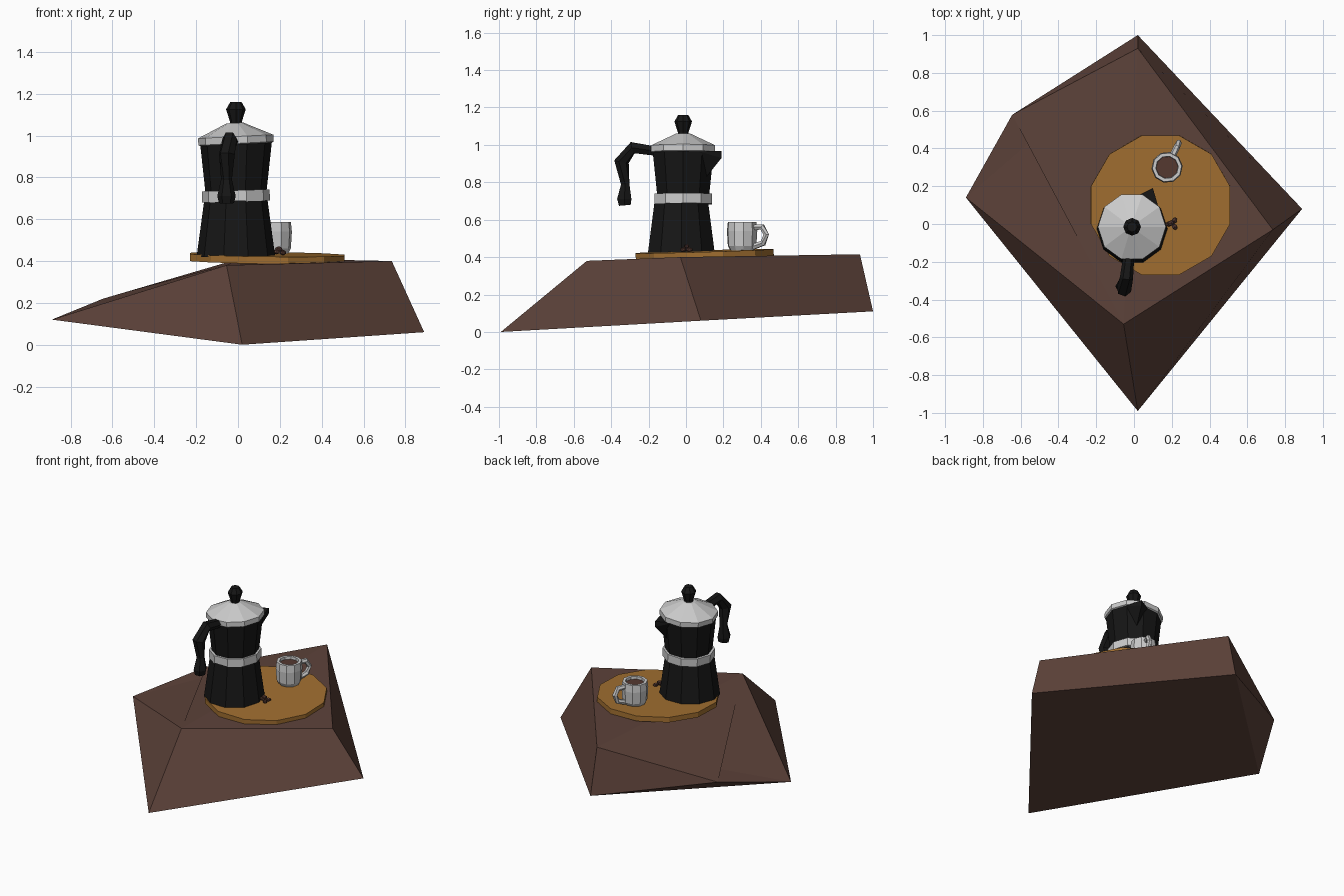
import bpy, bmesh, math
from mathutils import Vector, Matrix

if "Cube" in bpy.data.objects:
    bpy.data.objects.remove(bpy.data.objects["Cube"])


def mat(name, r, g, b):
    m = bpy.data.materials.new(name)
    m.diffuse_color = (r, g, b, 1)
    m.use_nodes = True
    m.node_tree.nodes["Principled BSDF"].inputs["Base Color"].default_value = m.diffuse_color
    return m


BROWN = mat("brown", 0.11, 0.055, 0.042)
WOOD = mat("wood", 0.36, 0.16, 0.03)
BLACK = mat("black", 0.008, 0.008, 0.008)
COFFEE = mat("coffee", 0.09, 0.04, 0.03)


def finish(name, bm, material=None, fix=True):
    if fix:
        bmesh.ops.recalc_face_normals(bm, faces=bm.faces)
    me = bpy.data.meshes.new(name)
    bm.to_mesh(me)
    bm.free()
    ob = bpy.data.objects.new(name, me)
    bpy.context.collection.objects.link(ob)
    if material:
        me.materials.append(material)
    return ob


def skin(bm, rings):
    """Join rings of points with quads and cap both ends."""
    vs = [[bm.verts.new(p) for p in r] for r in rings]
    n = len(vs[0])
    for a, b in zip(vs, vs[1:]):
        for i in range(n):
            j = (i + 1) % n
            bm.faces.new((a[i], a[j], b[j], b[i]))
    bm.faces.new(vs[0][::-1])
    bm.faces.new(vs[-1])


def lathe(name, profile, center, sides, turn=0.0, material=None, rot=(0, 0)):
    """Turn (radius, z) points around a centre given as x, y, z."""
    bm = bmesh.new()
    skin(bm, [[(r * math.cos(turn + math.tau * i / sides),
                r * math.sin(turn + math.tau * i / sides), z - center[2])
               for i in range(sides)] for r, z in profile])
    ob = finish(name, bm, material)
    ob.location = center
    ob.rotation_euler = (rot[0], rot[1], 0)
    return ob


def tube(name, path, sides, material=None):
    """Sweep a polygon along (x, y, z, radius) points."""
    pts = [Vector(p[:3]) for p in path]
    rings = []
    for i, p in enumerate(pts):
        t = (pts[min(i + 1, len(pts) - 1)] - pts[max(i - 1, 0)]).normalized()
        u = Vector((t.y, -t.x, 0))
        u = u.normalized() if u.length > 0.2 else Vector((1, 0, 0))
        if u.x < 0:
            u = -u
        u = (u - t * u.dot(t)).normalized()
        v = t.cross(u)
        r = path[i][3]
        rings.append([p + r * (u * math.cos(math.tau * k / sides) + v * math.sin(math.tau * k / sides))
                      for k in range(sides)])
    bm = bmesh.new()
    skin(bm, rings)
    return finish(name, bm, material)


# Rough skewed block under everything; one top corner sags out past its foot
bm = bmesh.new()
front, right, back, left, t1, t2, t3, t4 = [bm.verts.new(p) for p in (
    (0.02, -0.99, 0.0), (0.89, 0.08, 0.06), (0.02, 1.0, 0.11), (-0.89, 0.14, 0.12),
    (-0.055, -0.53, 0.38), (0.735, -0.03, 0.40), (0.02, 0.93, 0.415), (-0.645, 0.578, 0.22))]
for f in ((front, right, t2, t1), (right, back, t3, t2), (left, front, t1), (t1, t2, t3), (t1, t3, t4),
          (left, t1, t3), (left, t3, t4), (back, left, t4), (back, t4, t3), (left, back, right, front)):
    bm.faces.new(f)
finish("block", bm, BROWN, fix=False)

# Twelve-sided wooden board, slightly tilted
lathe("board", [(0.382, 0.398), (0.382, 0.432)], (0.14, 0.10, 0.415), 12, math.radians(15), WOOD, (0.03, 0.012))

# Coffee pot body, band, lid and knob
PX, PY = -0.01, -0.015
lathe("pot_base", [(0.188, 0.42), (0.15, 0.70)], (PX, PY - 0.01, 0.42), 10, 0, BLACK)
lathe("pot_band", [(0.145, 0.684), (0.162, 0.684), (0.162, 0.738), (0.145, 0.738)],
      (PX, PY, 0.71), 10, 0, None, (0, -0.03))
lathe("pot_upper", [(0.146, 0.73), (0.172, 0.97)], (PX, PY, 0.73), 10, 0, BLACK)
lathe("lid", [(0.165, 0.955), (0.18, 0.962), (0.18, 0.995), (0.04, 1.06)],
      (PX, PY, 0.97), 10, 0, None, (0, -0.05))
lathe("lid_knob", [(0.03, 1.05), (0.028, 1.065), (0.047, 1.125), (0.027, 1.16)],
      (PX, PY, 1.05), 8, 0, BLACK)

# Pouring spout: a small wedge under the lid
bm = bmesh.new()
for p in ((0.10, 0.19, 0.968), (0.10, 0.19, 0.93), (0.0, 0.14, 0.965), (0.135, 0.07, 0.965),
          (0.0, 0.05, 0.95), (0.07, 0.11, 0.83)):
    bm.verts.new(p)
bmesh.ops.convex_hull(bm, input=bm.verts)
finish("spout", bm, BLACK)

# Pot handle
tube("pot_handle", [(-0.025, -0.15, 0.965, 0.028), (-0.04, -0.285, 0.985, 0.035), (-0.053, -0.345, 0.91, 0.04),
                    (-0.055, -0.325, 0.79, 0.026), (-0.055, -0.33, 0.71, 0.044),
                    (-0.055, -0.327, 0.677, 0.036)], 6, BLACK)

# Cup with coffee and a loop handle
CX, CY = 0.175, 0.30
lathe("cup", [(0.06, 0.428), (0.078, 0.46), (0.083, 0.54), (0.078, 0.587), (0.06, 0.587), (0.056, 0.55)],
      (CX, CY, 0.428), 10, 0.1)
lathe("coffee", [(0.057, 0.552), (0.058, 0.57)], (CX, CY, 0.552), 10, 0.1, COFFEE)
dx, dy = 0.43, 0.90
tube("cup_handle", [(CX + dx * d, CY + dy * d, z, 0.017) for d, z in
                    ((0.065, 0.56), (0.12, 0.56), (0.143, 0.52), (0.125, 0.475), (0.065, 0.455))], 6)

# Coffee beans by the pot
for i, (x, y, z) in enumerate(((0.185, 0.0, 0.445), (0.215, 0.018, 0.44), (0.215, -0.015, 0.44),
                               (0.195, 0.005, 0.457))):
    bm = bmesh.new()
    bmesh.ops.create_icosphere(bm, subdivisions=1, radius=0.018,
                               matrix=Matrix.Translation((x, y, z)) @ Matrix.Rotation(i * 1.1, 4, 'Z')
                               @ Matrix.Diagonal((1.1, 0.8, 0.75, 1)))
    finish(f"bean_{i + 1}", bm, COFFEE)
